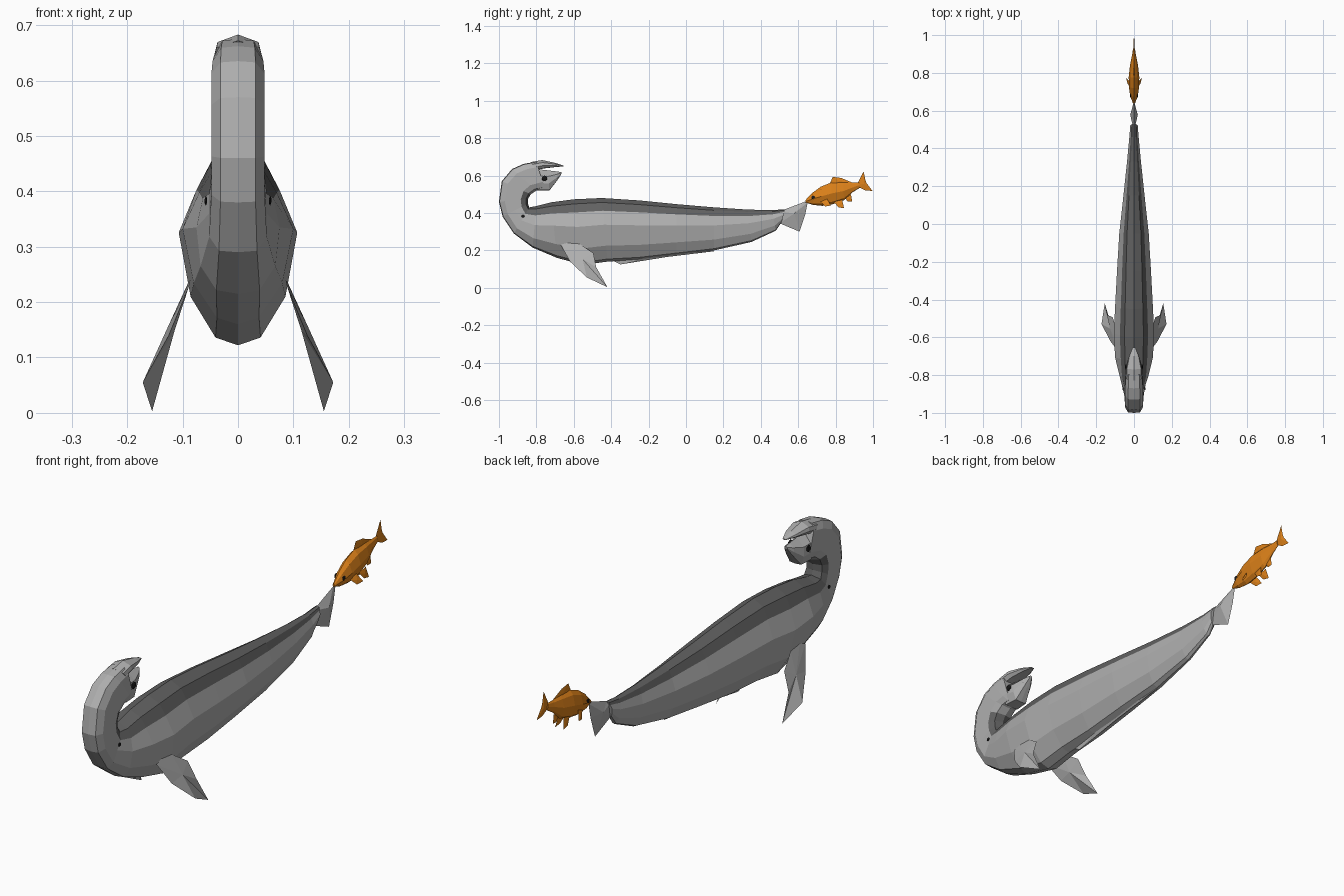
import bpy, bmesh
from mathutils import Vector

if "Cube" in bpy.data.objects:
    bpy.data.objects.remove(bpy.data.objects["Cube"])


def material(name, rgb):
    m = bpy.data.materials.new(name)
    m.diffuse_color = (*rgb, 1)
    m.use_nodes = True
    m.node_tree.nodes["Principled BSDF"].inputs["Base Color"].default_value = m.diffuse_color
    return m


GREY = material("light grey skin", (0.43, 0.43, 0.43))
DARK = material("dark grey back", (0.12, 0.12, 0.12))
ORANGE = material("orange scales", (0.72, 0.22, 0.01))
BLACK = material("black eye", (0.01, 0.01, 0.01))


def finish(name, bm, mats):
    bmesh.ops.recalc_face_normals(bm, faces=bm.faces[:])
    me = bpy.data.meshes.new(name)
    bm.to_mesh(me)
    bm.free()
    for m in mats:
        me.materials.append(m)
    ob = bpy.data.objects.new(name, me)
    bpy.context.collection.objects.link(ob)
    return ob


def loft(name, rings, mats, back_rings=0):
    """Skin mirrored cross-sections: (top yz, bottom yz, half width, profile)."""
    bm = bmesh.new()
    loops = []
    for top, bot, w, prof in rings:
        t, b = Vector((0, *top)), Vector((0, *bot))
        half = [(f, s) for f, s in prof]
        pts = half + [(f, -s) for f, s in reversed(half[1:-1])]
        loops.append([bm.verts.new(b.lerp(t, f) + Vector((s * w, 0, 0))) for f, s in pts])
    n, h = len(loops[0]), len(rings[0][3]) - 1
    for i, (a, b) in enumerate(zip(loops, loops[1:])):
        for j in range(n):
            k = (j + 1) % n
            f = bm.faces.new((a[j], a[k], b[k], b[j]))
            # the uppermost bands carry the back colour
            if i < back_rings and h - 2 <= j <= h + 1:
                f.material_index = 1
    bm.faces.new(loops[0])
    bm.faces.new(loops[-1])
    return finish(name, bm, mats)


def plate(name, pts, thick, mat, mirror=False):
    """Thin solid fin with a raised centre, given its outline in 3D."""
    sides = (1, -1) if mirror else (1,)
    for s in sides:
        bm = bmesh.new()
        p = [Vector((x * s, y, z)) for x, y, z in pts]
        c = sum(p, Vector()) / len(p)
        nrm = sum(((p[i] - c).cross(p[(i + 1) % len(p)] - c) for i in range(len(p))), Vector()).normalized()
        rim = [bm.verts.new(v) for v in p]
        for d in (thick / 2, -thick / 2):
            m = bm.verts.new(c + nrm * d)
            for i in range(len(rim)):
                bm.faces.new((rim[i], rim[(i + 1) % len(rim)], m))
        label = name if not mirror else name + (" right" if s > 0 else " left")
        finish(label, bm, [mat])


def flat(pts):
    return [(0, y, z) for y, z in pts]


def eyes(name, x, y, z, r):
    for s, side in ((1, "right"), (-1, "left")):
        bm = bmesh.new()
        bmesh.ops.create_icosphere(bm, subdivisions=1, radius=r)
        for v in bm.verts:
            v.co = Vector((s * x + v.co.x * 0.3, y + v.co.y, z + v.co.z))
        finish(f"{name} {side}", bm, [BLACK])


# Cross-section profiles: (height fraction, width fraction)
TRUNK = [(0, 0), (.04, .38), (.25, .8), (.58, 1), (.8, .7), (.93, .47), (1, 0)]
NECK = [(0, 0), (.02, .66), (.2, 1), (.5, 1), (.75, 1), (.93, .75), (1, 0)]
MIX = [((a + c) / 2, (b + d) / 2) for (a, b), (c, d) in zip(TRUNK, NECK)]

# Body from tail root, forward and up round the curled neck to the head
loft("body", [
    ((.53, .42), (.51, .35), .02, TRUNK),
    ((.46, .415), (.48, .305), .024, TRUNK),
    ((.33, .418), (.35, .245), .036, TRUNK),
    ((.15, .43), (.15, .20), .056, TRUNK),
    ((-.05, .447), (-.05, .175), .078, TRUNK),
    ((-.25, .467), (-.25, .15), .09, TRUNK),
    ((-.45, .48), (-.42, .14), .1, TRUNK),
    ((-.60, .473), (-.55, .122), .107, TRUNK),
    ((-.72, .457), (-.69, .16), .1, TRUNK),
    ((-.80, .437), (-.82, .215), .075, MIX),
    ((-.838, .43), (-.92, .29), .052, NECK),
    ((-.845, .45), (-.98, .38), .048, NECK),
    ((-.845, .475), (-1.0, .46), .048, NECK),
    ((-.83, .50), (-.985, .57), .048, NECK),
    ((-.80, .52), (-.93, .635), .048, NECK),
    ((-.765, .525), (-.87, .662), .046, NECK),
    ((-.755, .53), (-.80, .675), .043, NECK),
], [GREY, DARK], back_rings=13)

# Jaws
JAW = [(0, 0), (.02, .7), (.35, 1), (.7, .9), (1, 0)]
loft("upper jaw", [
    ((-.83, .672), (-.80, .63), .043, JAW),
    ((-.77, .683), (-.76, .638), .041, JAW),
    ((-.70, .668), (-.70, .645), .027, JAW),
    ((-.655, .653), (-.655, .649), .008, JAW),
], [GREY])
loft("lower jaw", [
    ((-.80, .635), (-.79, .52), .044, JAW),
    ((-.74, .628), (-.73, .52), .038, JAW),
    ((-.69, .622), (-.69, .572), .022, JAW),
    ((-.665, .618), (-.668, .605), .008, JAW),
], [GREY])
eyes("eye", .043, -.757, .585, .016)
eyes("ear spot", .058, -.872, .383, .009)

# Flippers, belly keel and tail fin
plate("flipper", [(.088, -.67, .23), (.086, -.635, .24), (.09, -.57, .235), (.112, -.495, .185),
                  (.143, -.48, .11), (.155, -.42, .003), (.172, -.53, .055), (.125, -.62, .14)],
      .014, GREY, mirror=True)
plate("belly keel", flat([(-.42, .16), (-.35, .125), (-.1, .165), (.15, .195), (.1, .23), (-.3, .18)]), .03, GREY)
plate("tail fin", flat([(.49, .41), (.53, .42), (.635, .46), (.65, .455), (.637, .39), (.607, .30), (.50, .345)]),
      .04, GREY)

# Small orange fish
OVAL = [(0, 0), (.12, .55), (.5, 1), (.85, .6), (1, 0)]
loft("fish body", [
    ((.638, .468), (.64, .456), .006, OVAL),
    ((.675, .507), (.68, .443), .02, OVAL),
    ((.72, .54), (.73, .438), .027, OVAL),
    ((.775, .562), (.785, .447), .028, OVAL),
    ((.84, .566), (.845, .468), .021, OVAL),
    ((.89, .562), (.89, .51), .011, OVAL),
    ((.925, .563), (.93, .535), .005, OVAL),
], [ORANGE])
plate("fish tail", flat([(.915, .555), (.95, .622), (.958, .58), (.965, .56), (.997, .518), (.96, .52), (.925, .538)]),
      .008, ORANGE)
plate("fish dorsal fin", flat([(.765, .55), (.785, .593), (.83, .587), (.89, .562), (.84, .55)]), .008, ORANGE)
plate("fish anal fin", flat([(.85, .48), (.865, .46), (.888, .462), (.882, .50)]), .006, ORANGE)
plate("fish pelvic fin", [(.01, .79, .46), (.018, .815, .43), (.02, .845, .425), (.012, .835, .47)], .005, ORANGE, True)
plate("fish pectoral fin", [(.02, .72, .46), (.035, .745, .435), (.042, .775, .44), (.024, .755, .475)],
      .005, ORANGE, True)
eyes("fish eye", .019, .68, .483, .011)
